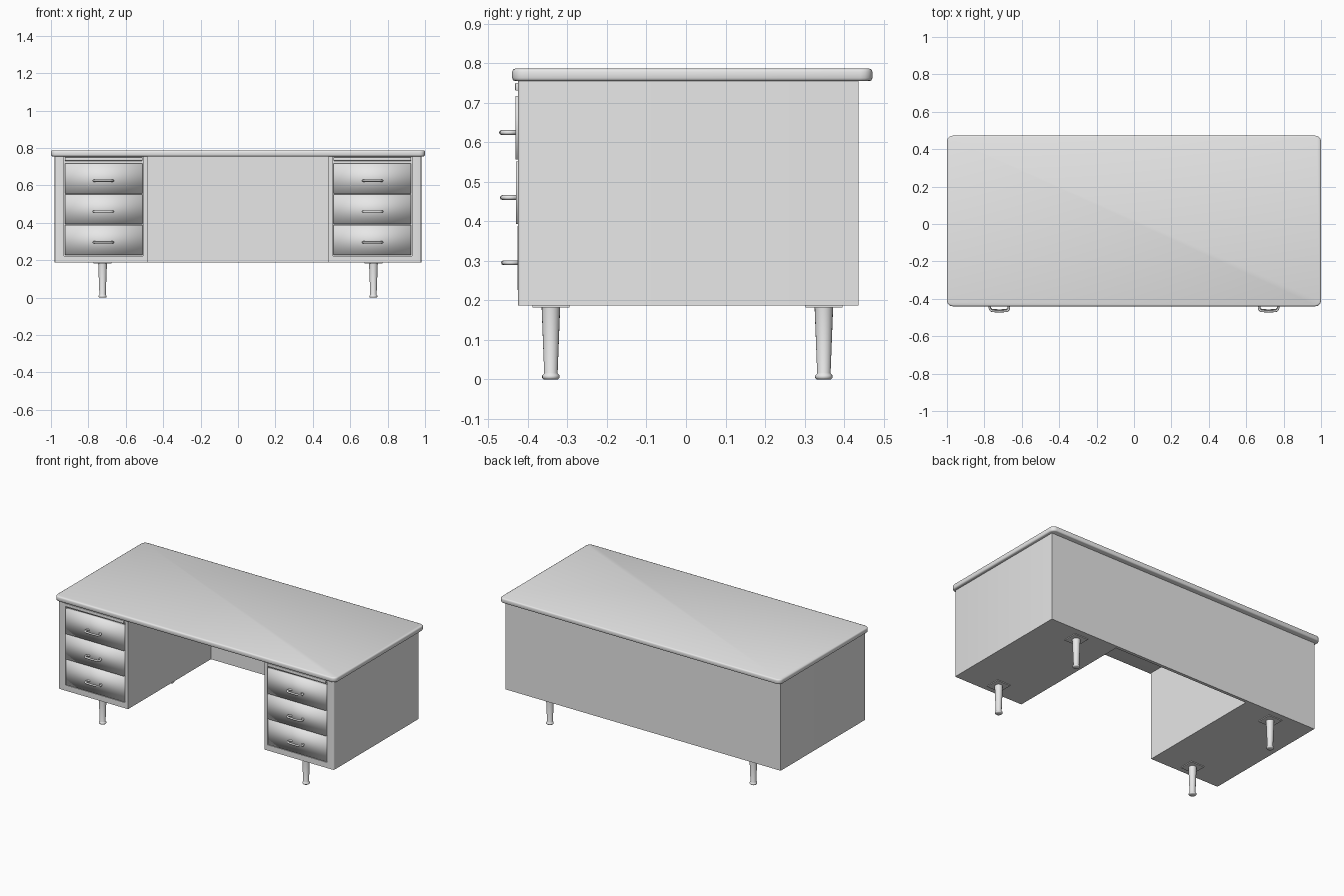
import bpy, bmesh, math
from mathutils import Vector

if "Cube" in bpy.data.objects:
    bpy.data.objects.remove(bpy.data.objects["Cube"], do_unlink=True)

GREY = (0.8, 0.8, 0.8, 1)
grey = bpy.data.materials.new("light_grey")
grey.use_nodes = True
grey.diffuse_color = GREY
grey.node_tree.nodes["Principled BSDF"].inputs["Base Color"].default_value = GREY


def finish(name, bm, sharp_angle=None):
    """Turn a bmesh into an object; edges steeper than sharp_angle stay sharp."""
    bmesh.ops.recalc_face_normals(bm, faces=bm.faces)
    for f in bm.faces:
        f.smooth = True
    if sharp_angle is not None:
        for e in bm.edges:
            e.smooth = e.calc_face_angle(math.pi) < math.radians(sharp_angle)
    mesh = bpy.data.meshes.new(name)
    bm.to_mesh(mesh)
    bm.free()
    mesh.materials.append(grey)
    obj = bpy.data.objects.new(name, mesh)
    bpy.context.collection.objects.link(obj)
    return obj


def box(lo, hi):
    lo, hi = Vector(lo), Vector(hi)
    bm = bmesh.new()
    bmesh.ops.create_cube(bm, size=1)
    for v in bm.verts:
        v.co = Vector([a if c < 0 else b for a, b, c in zip(lo, hi, v.co)])
    return bm


def bevel(bm, edges, offset, segments):
    bmesh.ops.bevel(bm, geom=edges, offset=offset, segments=segments,
                    profile=0.5, affect='EDGES')


def span(side, a, b):
    return sorted((side * a, side * b))


# Desktop: rounded corners and softened rim, smooth all over
bm = box((-1, -0.44, 0.755), (1, 0.472, 0.787))
bevel(bm, [e for e in bm.edges
           if abs(e.verts[0].co.z - e.verts[1].co.z) > 0.01], 0.03, 4)
bevel(bm, [e for e in bm.edges
           if abs(e.verts[0].co.z - e.verts[1].co.z) < 0.001], 0.008, 2)
finish("desktop", bm)

# Back panel closing the knee space
finish("back_panel", box((-0.486, 0.417, 0.187), (0.486, 0.437, 0.757)), 30)


def pedestal(name, side):
    """Cabinet with a recessed drawer opening in its front."""
    x0, x1 = span(side, 0.485, 0.98)
    bm = box((x0, -0.425, 0.187), (x1, 0.437, 0.757))
    corner = [e for e in bm.edges if all(
        abs(v.co.x) > 0.97 and v.co.y < 0 for v in e.verts)]
    bevel(bm, corner, 0.008, 3)
    front = min(bm.faces, key=lambda f: f.calc_center_median().y)
    bmesh.ops.inset_region(bm, faces=[front], thickness=0.02)
    mid = front.calc_center_median()
    o0, o1 = span(side, 0.507, 0.93)
    for v in front.verts:
        v.co.x = o0 if v.co.x < mid.x else o1
        v.co.z = 0.223 if v.co.z < mid.z else 0.754
    pushed = bmesh.ops.extrude_face_region(bm, geom=[front])["geom"]
    for v in pushed:
        if isinstance(v, bmesh.types.BMVert):
            v.co.y += 0.02
    if front.is_valid:
        bmesh.ops.delete(bm, geom=[front], context='FACES_ONLY')
    finish(name, bm, 40)


def handle(name, x, y, z):
    """Bowed pull made from a round-section curve."""
    curve = bpy.data.curves.new(name, 'CURVE')
    curve.dimensions = '3D'
    curve.bevel_depth = 0.006
    curve.bevel_resolution = 2
    curve.resolution_u = 6
    curve.use_fill_caps = True
    half = [(0.036, 0.004), (0.047, -0.004), (0.051, -0.018),
            (0.044, -0.030), (0.022, -0.034)]
    path = half + [(-a, b) for a, b in reversed(half)]
    spline = curve.splines.new('BEZIER')
    spline.bezier_points.add(len(path) - 1)
    for p, (dx, dy) in zip(spline.bezier_points, path):
        p.co = (x + dx, y + dy, z)
        p.handle_left_type = p.handle_right_type = 'AUTO'
    curve.materials.append(grey)
    obj = bpy.data.objects.new(name, curve)
    bpy.context.collection.objects.link(obj)


def leg(name, x, y):
    """Tapered turned leg with a small foot."""
    profile = [(0.0, 0.0), (0.018, 0.0), (0.022, 0.004), (0.022, 0.010),
               (0.018, 0.014), (0.017, 0.016), (0.0235, 0.184), (0.0, 0.184)]
    bm = bmesh.new()
    verts = [bm.verts.new((x + r, y, z)) for r, z in profile]
    edges = [bm.edges.new(pair) for pair in zip(verts, verts[1:])]
    bmesh.ops.spin(bm, geom=verts + edges, cent=(x, y, 0), axis=(0, 0, 1),
                   angle=math.tau, steps=20)
    bmesh.ops.remove_doubles(bm, verts=bm.verts, dist=0.0002)
    finish(name, bm, 50)


DRAWERS = [("lower", 0.227, 0.388, -0.427), ("middle", 0.393, 0.552, -0.43),
           ("upper", 0.557, 0.717, -0.432)]

for label, side in (("left", 1), ("right", -1)):
    pedestal(label + "_pedestal", side)
    x0, x1 = span(side, 0.511, 0.926)

    # Drawers with softly shaded fronts
    for level, z0, z1, y in DRAWERS:
        finish(f"{label}_{level}_drawer", box((x0, y, z0), (x1, -0.406, z1)))
        handle(f"{label}_{level}_handle", side * 0.72, y, (z0 + z1) / 2 - 0.012)

    # Pull-out writing slide
    slide = box((x0, -0.433, 0.731), (x1, -0.406, 0.751))
    bevel(slide, slide.edges[:], 0.003, 2)
    finish(label + "_slide", slide, 40)

    # Legs with square mounting plates
    for place, y in (("front", -0.342), ("back", 0.349)):
        x = side * 0.724
        finish(f"{label}_{place}_leg_plate",
               box((x - 0.048, y - 0.047, 0.182), (x + 0.048, y + 0.047, 0.188)), 30)
        leg(f"{label}_{place}_leg", x, y)
